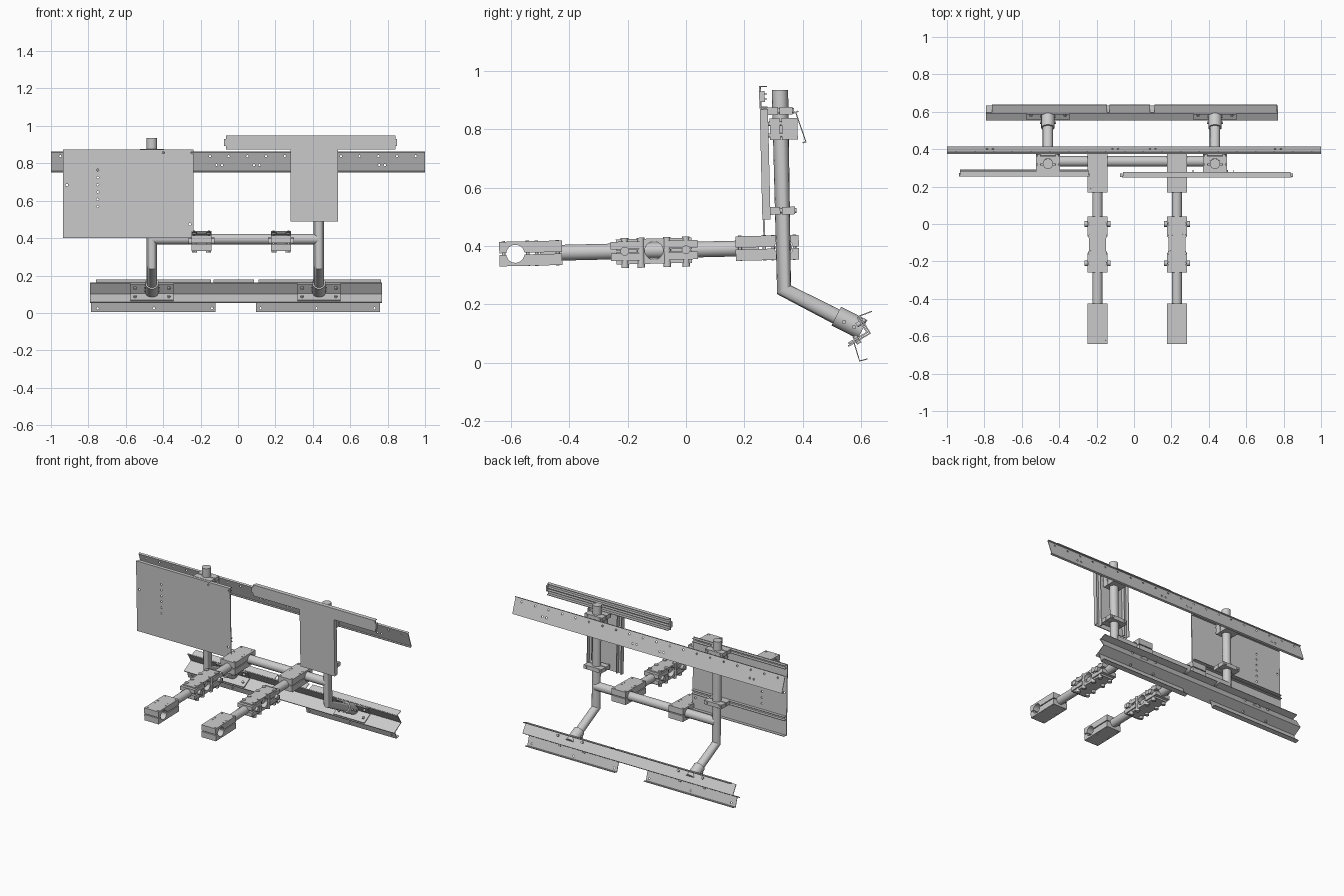
import bpy, bmesh, math
from mathutils import Matrix, Vector

if "Cube" in bpy.data.objects:
    bpy.data.objects.remove(bpy.data.objects["Cube"])

TILT = (Matrix.Translation((0, .333, .395)) @ Matrix.Rotation(math.radians(1.35), 4, 'X')
        @ Matrix.Translation((0, -.333, -.395)))
ARMS = (-.195, .23)
POSTS = (-.46, .433)


def box(bm, x0, x1, y0, y1, z0, z1):
    m = (Matrix.Translation(((x0 + x1) / 2, (y0 + y1) / 2, (z0 + z1) / 2))
         @ Matrix.Diagonal((x1 - x0, y1 - y0, z1 - z0, 1)))
    bmesh.ops.create_cube(bm, size=1, matrix=m)


def rod(bm, a, b, r, n=32):
    a, b = Vector(a), Vector(b)
    m = Matrix.Translation((a + b) / 2) @ (b - a).to_track_quat('Z', 'Y').to_matrix().to_4x4()
    bmesh.ops.create_cone(bm, cap_ends=True, segments=n, radius1=r, radius2=r,
                          depth=(b - a).length, matrix=m)


def finish(name, data, tilt=True, cut=None, thick=0):
    """Make the object, bake solidify and hole cutting, and set shading."""
    def obj(n, d):
        if isinstance(d, bmesh.types.BMesh):
            me = bpy.data.meshes.new(n)
            d.to_mesh(me)
            d.free()
            d = me
        o = bpy.data.objects.new(n, d)
        bpy.context.collection.objects.link(o)
        return o
    src = obj(name + "_source", data)
    helpers = [src]
    if thick:
        s = src.modifiers.new("Thickness", 'SOLIDIFY')
        s.thickness, s.offset = thick, 0
    if cut:
        c = obj(name + "_cutter", cut)
        c.hide_render = True
        b = src.modifiers.new("Holes", 'BOOLEAN')
        b.object, b.operation, b.solver = c, 'DIFFERENCE', 'EXACT'
        helpers.append(c)
    dg = bpy.context.evaluated_depsgraph_get()
    dg.update()
    me = bpy.data.meshes.new_from_object(src.evaluated_get(dg))
    for h in helpers:
        bpy.data.objects.remove(h)
    if tilt:
        me.transform(TILT)
    me.shade_smooth()
    me.set_sharp_from_angle(angle=math.radians(35))
    me.name = name
    return obj(name, me)


def sheet(name, profile, spans, thick, holes=()):
    """Folded sheet: (y, z) profile swept along x over each span."""
    bm = bmesh.new()
    for x0, x1 in spans:
        rows = [[bm.verts.new((x, y, z)) for y, z in profile] for x in (x0, x1)]
        for i in range(len(profile) - 1):
            bm.faces.new((rows[0][i], rows[1][i], rows[1][i + 1], rows[0][i + 1]))
    cut = None
    if holes:
        cut = bmesh.new()
        for x, y, z in holes:
            rod(cut, (x, y - .03, z), (x, y + .03, z), .006, 12)
    return finish(name, bm, False, cut, thick)


# Twin arms with their clamps
for i, x in enumerate(ARMS):
    side = ("left", "right")[i]
    bm = bmesh.new()
    rod(bm, (x, -.50, .395), (x, .25, .395), .027)
    finish(side + "_arm_tube", bm)

    # end clamps: split blocks, bored for a cross tube
    for nm, y0, y1, hy in (("front", -.64, -.425, -.585), ("rear", .17, .387, .335)):
        bm, cut = bmesh.new(), bmesh.new()
        box(bm, x - .053, x + .053, y0, y1, .398, .437)
        box(bm, x - .053, x + .053, y0, y1, .353, .392)
        rod(cut, (x - .1, hy, .395), (x + .1, hy, .395), .031)
        finish(f"{side}_{nm}_clamp", bm, cut=cut)
        bm = bmesh.new()
        for by in (y0 + .015, (y0 + y1) / 2 - .01, (y0 + y1) / 2 + .02, y1 - .015):
            for bx in (-.04, .04):
                rod(bm, (x + bx, by, .352), (x + bx, by, .439), .006, 12)
        finish(f"{side}_{nm}_clamp_bolts", bm)

    # centre clamp around the arm and an open cross bore
    bm, cut = bmesh.new(), bmesh.new()
    for z0, z1 in ((.398, .436), (.350, .392)):
        box(bm, x - .045, x + .045, -.24, .02, z0, z1)
    rod(cut, (x - .1, -.11, .395), (x + .1, -.11, .395), .031)
    finish(side + "_centre_clamp", bm, cut=cut)
    bm = bmesh.new()
    for y0, y1 in ((-.258, -.155), (-.065, .04)):
        box(bm, x - .054, x + .054, y0, y1, .402, .428)
        box(bm, x - .054, x + .054, y0, y1, .362, .388)
    for y in (-.21, .0):
        rod(bm, (x - .07, y, .395), (x + .07, y, .395), .015, 16)
    for y in (-.21, -.155, -.065, .0):
        for bx in (-.037, .037):
            rod(bm, (x + bx, y, .337), (x + bx, y, .440), .013, 16)
    finish(side + "_centre_clamp_lugs", bm)

# Cross tube between the posts
bm = bmesh.new()
rod(bm, (POSTS[0], .335, .395), (POSTS[1], .335, .395), .028)
finish("cross_tube", bm)

# Bent posts with sleeves and panel clamps
for i, x in enumerate(POSTS):
    side = ("left", "right")[i]
    cu = bpy.data.curves.new("post", 'CURVE')
    cu.dimensions, cu.bevel_depth, cu.bevel_resolution, cu.use_fill_caps = '3D', .028, 6, True
    sp = cu.splines.new('POLY')
    sp.points.add(2)
    for p, c in zip(sp.points, ((x, .322, .935), (x, .336, .25), (x, .60, .115))):
        p.co = (*c, 1)
    finish(side + "_post", cu, False)

    bm = bmesh.new()
    rod(bm, (x, .515, .160), (x, .605, .114), .036)
    for y, z in ((.542, .140), (.576, .122)):
        rod(bm, (x - .043, y, z), (x + .043, y, z), .007, 12)
    finish(side + "_sleeve", bm, False)

    sheet(side + "_sleeve_flange", [(.588, .155), (.621, .104), (.557, .066)],
          [(x - .115, x + .115)], .007)
    bm = bmesh.new()
    for bx in (-.09, .09):
        rod(bm, (x + bx, .585, .128), (x + bx, .615, .148), .008, 12)
        rod(bm, (x + bx, .578, .092), (x + bx, .594, .066), .008, 12)
    finish(side + "_flange_bolts", bm, False)

    bm = bmesh.new()
    for z0, z1 in ((.508, .534), (.850, .876)):
        box(bm, x - .065, x + .065, .285, .326, z0, z1)
        box(bm, x - .065, x + .065, .332, .376, z0, z1)
        for bx in (-.048, .048):
            rod(bm, (x + bx, .268, (z0 + z1) / 2), (x + bx, .382, (z0 + z1) / 2), .009, 12)
    finish(side + "_panel_clamps", bm)

    bm = bmesh.new()
    box(bm, x - .05, x + .05, .297, .332, .764, .838)
    box(bm, x - .05, x + .05, .338, .392, .764, .838)
    for z in (.78, .82):
        for bx in (-.04, .04):
            rod(bm, (x + bx, .289, z), (x + bx, .385, z), .007, 12)
    finish(side + "_beam_clamp", bm)

# Long upper beam: leaning plate with a row of holes
holes = [(-.95 + .1 * k, .383, .838) for k in range(20)]
holes += [(x + d, .401, .79) for x in (-.77, -.1, .1, .77) for d in (-.015, .015)]
sheet("upper_beam", [(.385, .862), (.376, .858), (.411, .757), (.400, .754)], [(-1, 1)], .005, holes)

# Lower bumper: V-shaped main channel, lips and split lower skirt
sheet("bumper_channel", [(.594, .160), (.631, .101), (.556, .057)], [(-.79, .77)], .006)
sheet("bumper_upper_lip", [(.594, .160), (.637, .176)],
      [(-.76, -.145), (-.13, .085), (.11, .765)], .004)
sheet("bumper_skirt", [(.576, .068), (.595, .006), (.622, .013)],
      [(-.785, -.12), (.095, .76)], .004,
      [(x, .59, .025) for x in (-.75, -.45, -.14, .12, .42, .73)])

# Left panel with folded back edges and rails
bm, cut = bmesh.new(), bmesh.new()
box(bm, -.935, -.237, .266, .272, .402, .876)
for k in range(6):
    rod(cut, (-.75, .2, .57 + .039 * k), (-.75, .35, .57 + .039 * k), .006, 12)
for x, z in ((-.915, .685), (-.258, .475), (-.40, .858), (-.245, .858)):
    rod(cut, (x, .2, z), (x, .35, z), .007, 12)
finish("left_panel", bm, cut=cut)
bm = bmesh.new()
for z in (.404, .508, .53, .852, .872):
    box(bm, -.93, -.242, .271, .292, z - .002, z + .002)
finish("left_panel_rails", bm)

# Right T-shaped panel: upright plate and wide top channel
bm = bmesh.new()
box(bm, .28, .535, .264, .270, .49, .948)
for x in (.282, .315, .50, .533):
    box(bm, x - .002, x + .002, .268, .292, .492, .87)
finish("t_panel_upright", bm)
bm = bmesh.new()
box(bm, -.065, .843, .263, .269, .875, .95)
for z in (.877, .905, .922, .948):
    box(bm, -.06, .838, .268, .29, z - .002, z + .002)
for x in (-.074, .838):
    box(bm, x, x + .012, .263, .282, .895, .932)
finish("t_panel_top_channel", bm)
